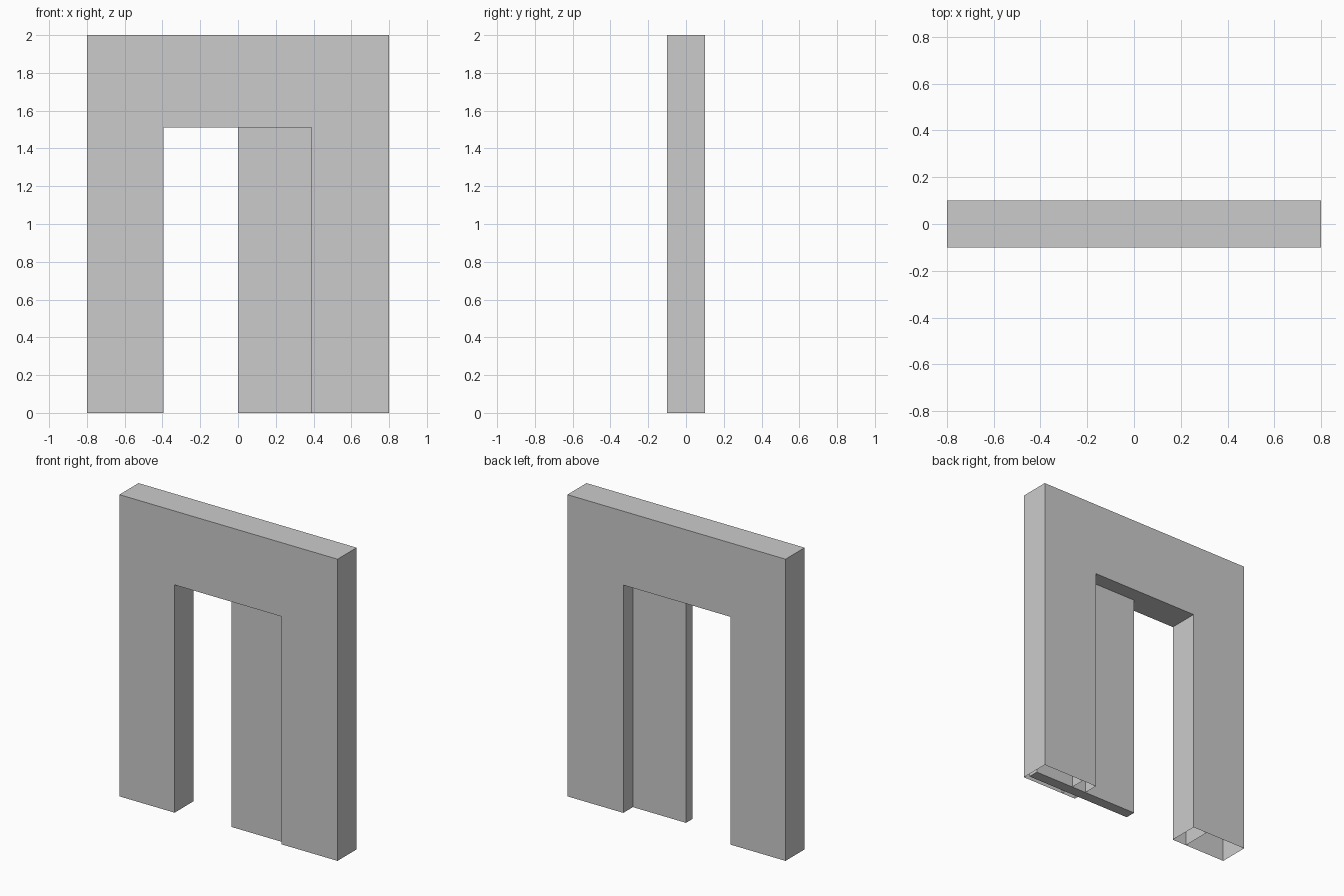
import bpy
import bmesh

if "Cube" in bpy.data.objects:
    bpy.data.objects.remove(bpy.data.objects["Cube"])

grey = bpy.data.materials.new("plain grey")
grey.diffuse_color = (0.6, 0.6, 0.6, 1)
grey.use_nodes = True
grey.node_tree.nodes["Principled BSDF"].inputs["Base Color"].default_value = grey.diffuse_color


def make_object(name, bm):
    mesh = bpy.data.meshes.new(name)
    bm.to_mesh(mesh)
    bm.free()
    mesh.materials.append(grey)
    obj = bpy.data.objects.new(name, mesh)
    bpy.context.collection.objects.link(obj)
    return obj


def arch(name, outline, skip):
    """Extrude an arch profile (x, z) through the wall depth, leaving some sides open."""
    bm = bmesh.new()
    front = [bm.verts.new((x, -0.1, z)) for x, z in outline]
    back = [bm.verts.new((x, 0.1, z)) for x, z in outline]
    bm.faces.new(front)
    bm.faces.new(back[::-1])
    n = len(outline)
    for i in range(n):
        if i not in skip:
            j = (i + 1) % n
            bm.faces.new((front[j], front[i], back[i], back[j]))
    bmesh.ops.recalc_face_normals(bm, faces=bm.faces)
    return make_object(name, bm)


# Hollow wall around the doorway, open under both legs
arch("wall_shell",
     [(-0.8, 0), (-0.395, 0), (-0.395, 1.51), (0.39, 1.51),
      (0.39, 0), (0.8, 0), (0.8, 2), (-0.8, 2)], skip=(0, 4))

# Inner partitions inside the legs and lintel
bm = bmesh.new()
path = [(-0.5, 0), (-0.5, 1.61), (0.495, 1.61), (0.495, 0)]
rows = [[bm.verts.new((x, y, z)) for x, z in path] for y in (-0.099, 0.099)]
for i in range(3):
    bm.faces.new((rows[0][i], rows[0][i + 1], rows[1][i + 1], rows[1][i]))
make_object("inner_partition", bm)

# Sliding door, half open, running into the right leg
bm = bmesh.new()
bmesh.ops.create_cube(bm, size=1)
for v in bm.verts:
    v.co = (0.39 + v.co.x * 0.78, -0.035 + v.co.y * 0.07, 0.755 + v.co.z * 1.51)
make_object("sliding_door", bm)
